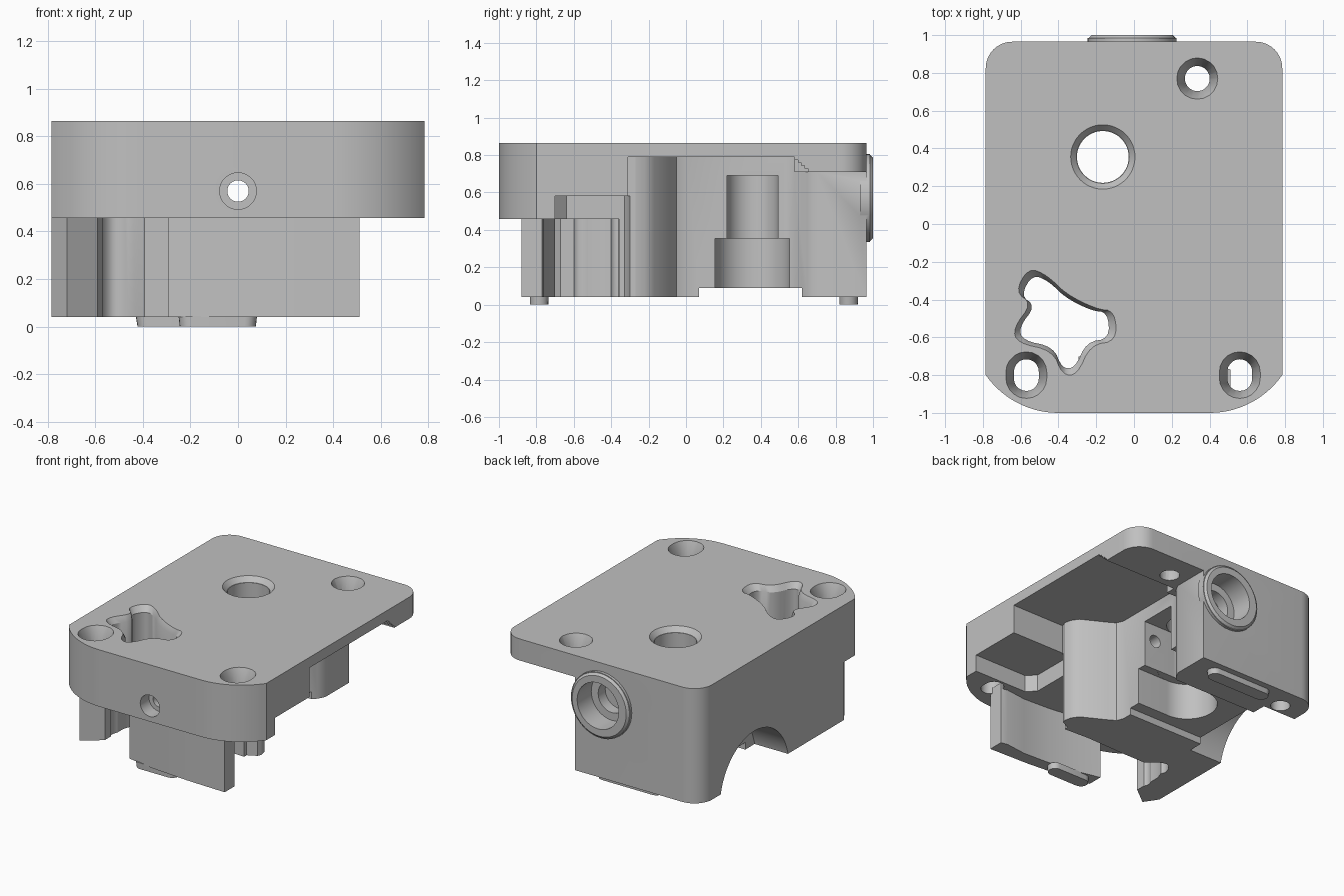
import bpy, bmesh, math
from mathutils import Matrix, Vector

if "Cube" in bpy.data.objects:
    bpy.data.objects.remove(bpy.data.objects["Cube"])

grey = bpy.data.materials.new("plain grey")
grey.use_nodes = True
grey.diffuse_color = (0.53, 0.53, 0.53, 1)
grey.node_tree.nodes["Principled BSDF"].inputs["Base Color"].default_value = (0.53, 0.53, 0.53, 1)


def make(name, bm):
    bmesh.ops.recalc_face_normals(bm, faces=bm.faces)
    mesh = bpy.data.meshes.new(name)
    bm.to_mesh(mesh)
    bm.free()
    mesh.materials.append(grey)
    ob = bpy.data.objects.new(name, mesh)
    bpy.context.collection.objects.link(ob)
    return ob


def prism(name, pts, z0, z1, grow=1.0):
    """Extrude a plan outline from z0 to z1; grow scales the upper outline."""
    bm = bmesh.new()
    c = sum((Vector((x, y)) for x, y in pts), Vector((0, 0))) / len(pts)
    low = [bm.verts.new((x, y, z0)) for x, y in pts]
    top = [bm.verts.new((c.x + (x - c.x) * grow, c.y + (y - c.y) * grow, z1)) for x, y in pts]
    bm.faces.new(low[::-1])
    bm.faces.new(top)
    for i in range(len(pts)):
        j = (i + 1) % len(pts)
        bm.faces.new((low[i], low[j], top[j], top[i]))
    return make(name, bm)


def rod(name, start, end, r1, r2=None):
    """Round bar or cone between two points."""
    a, b = Vector(start), Vector(end)
    bm = bmesh.new()
    turn = (b - a).to_track_quat('Z', 'Y').to_matrix().to_4x4()
    bmesh.ops.create_cone(bm, cap_ends=True, segments=48, radius1=r1,
                          radius2=r1 if r2 is None else r2, depth=(b - a).length,
                          matrix=Matrix.Translation((a + b) / 2) @ turn)
    return make(name, bm)


def box(x0, x1, y0, y1):
    return [(x0, y0), (x1, y0), (x1, y1), (x0, y1)]


def arc(cx, cy, r, a0, a1, n=10):
    return [(cx + r * math.cos(math.radians(a0 + (a1 - a0) * i / n)),
             cy + r * math.sin(math.radians(a0 + (a1 - a0) * i / n))) for i in range(n + 1)]


def capsule(x, y, r, half):
    return arc(x, y + half, r, 0, 180) + arc(x, y - half, r, 180, 360)


def smooth_loop(pts, rounds=2):
    """Round the corners of an outline by cutting them repeatedly."""
    for _ in range(rounds):
        out = []
        for i, p in enumerate(pts):
            a, b = Vector(p), Vector(pts[(i + 1) % len(pts)])
            out += [tuple(a.lerp(b, 0.25)), tuple(a.lerp(b, 0.75))]
        pts = out
    return pts


def combine(target, tool, how='DIFFERENCE'):
    mod = target.modifiers.new("shape", 'BOOLEAN')
    mod.operation, mod.object, mod.solver = how, tool, 'EXACT'
    bpy.context.view_layer.update()
    mesh = bpy.data.meshes.new_from_object(
        target.evaluated_get(bpy.context.evaluated_depsgraph_get()))
    target.modifiers.clear()
    target.data = mesh
    bpy.data.objects.remove(tool)


# Full-height housing outline, with broad front corners
outline = (arc(0.645, 0.825, 0.14, 0, 90) + arc(-0.645, 0.825, 0.14, 90, 180)
           + arc(-0.4, -0.53, 0.47, 215, 270, 14) + arc(0.4, -0.53, 0.47, 270, 325, 14))
housing = prism("housing", outline, 0.04, 0.865)

# Stepped pockets open to the left side and to the underside
combine(housing, prism("main_pocket", [(1, -0.31), (0.36, -0.31), (0.375, -0.27), (0.365, -0.22),
                                       (0.33, -0.17), (0.16, -0.08), (0.11, -0.05), (0.09, 0),
                                       (0.09, 0.54), (0.11, 0.58), (1, 0.58)], -0.1, 0.79))
for k in range(4):
    y = 0.58 + 0.018 * (k + 1)
    combine(housing, prism("pocket_ramp", box(0.2, 1, 0.5, y), -0.1, 0.775 - 0.016 * k))
combine(housing, prism("rear_pocket", [(0.11, 0.5), (0.11, 0.58), (0.18, 0.65), (0.205, 0.7),
                                       (0.205, 1.1), (1, 1.1), (1, 0.5)], -0.1, 0.71))
combine(housing, prism("side_pocket", [(1, -0.7), (0.36, -0.7), (0.3, -0.64), (0.3, -0.33),
                                       (0.36, -0.3), (1, -0.3)], -0.1, 0.58))
combine(housing, prism("front_cavity", [(1, -0.3), (0.36, -0.3), (0.31, -0.36), (0.1, -0.35),
                                        (-0.2, -0.36), (-0.5, -0.36), (-0.57, -0.4),
                                        (-0.59, -0.46), (-0.59, -0.67), (-0.72, -0.77),
                                        (-0.8, -0.65), (-1, -0.65), (-1, -1.1), (1, -1.1)],
                       -0.1, 0.457))

# Star-shaped window with a sloped rim
star = smooth_loop([(-0.63, -0.36), (-0.56, -0.23), (-0.46, -0.27), (-0.36, -0.37), (-0.2, -0.45),
                    (-0.1, -0.46), (-0.09, -0.62), (-0.23, -0.64), (-0.3, -0.8), (-0.38, -0.8),
                    (-0.43, -0.67), (-0.62, -0.63), (-0.64, -0.55), (-0.54, -0.42)])
cx = sum(p[0] for p in star) / len(star)
cy = sum(p[1] for p in star) / len(star)
inner = [(cx + (x - cx) * 0.87, cy + (y - cy) * 0.87) for x, y in star]
combine(housing, prism("window", inner, -0.1, 1))
combine(housing, prism("window_rim", inner, 0.825, 0.866, 1 / 0.87))

# Countersunk screw holes
for x, y, half, floor in ((-0.57, -0.8, 0.018, 0.74), (0.56, -0.8, 0.018, 0.74),
                          (0.335, 0.77, 0.001, 0.76)):
    combine(housing, prism("screw_hole", capsule(x, y, 0.066, half), 0.4, 1))
    combine(housing, prism("screw_seat", capsule(x, y, 0.066, half / 2), floor, 0.866, 1.65))

# Blind fixing hole under the back corner
combine(housing, rod("fixing_hole", (-0.6, 0.8, -0.1), (-0.6, 0.8, 0.25), 0.065))

# Front apron with a curved inside
apron = [(-0.295, -0.81), (-0.1, -0.845), (0.2, -0.87), (0.51, -0.88), (0.51, -0.77), (0.46, -0.76),
         (0.3, -0.78), (0.1, -0.77), (-0.1, -0.745), (-0.295, -0.7)]
combine(housing, prism("front_apron", apron, 0.04, 0.5), 'UNION')

# Round collar on the back
combine(housing, rod("collar", (-0.01, 0.93, 0.57), (-0.01, 0.985, 0.57), 0.235), 'UNION')
combine(housing, rod("collar_lip", (-0.01, 0.98, 0.57), (-0.01, 1.0, 0.57), 0.235, 0.215), 'UNION')

# Long shaft bore with its stepped rear seat and front counterbore
for y0, y1, r in ((1.1, 0.84, 0.165), (0.9, 0.76, 0.11), (1.1, -1.1, 0.045), (-1.1, -0.9, 0.077)):
    combine(housing, rod("shaft_bore", (0, y0, 0.57), (0, y1, 0.57), r))

# Shallow step across the underside
combine(housing, prism("floor_step", box(-1, 1, 0.07, 0.62), -0.1, 0.09))

# Vertical bearing bore, with openings into the main pocket
bx, by = -0.165, 0.355
for z0, z1, r0, r1 in ((-0.1, 0.355, 0.2, 0.2), (0.2, 1, 0.137, 0.137), (0.83, 0.867, 0.14, 0.172)):
    combine(housing, rod("bearing_bore", (bx, by, z0), (bx, by, z1), r0, r1))
combine(housing, prism("low_opening", box(bx, 0.3, by - 0.199, by + 0.199), -0.1, 0.354))
combine(housing, prism("high_opening", box(bx, 0.3, by - 0.136, by + 0.136), 0.3, 0.69))

# Arched relief in the right wall
combine(housing, rod("arch", (-1, 0.345, -0.04), (-0.52, 0.345, -0.04), 0.39))

# Locating pads under the housing
pads = [housing]
for name, x0, x1, y in (("front_pad", -0.2, 0.03, -0.785), ("rear_pad", -0.38, 0.03, 0.87)):
    path = arc(x1, y, 0.05, -90, 90) + arc(x0, y, 0.05, 90, 270)
    pads.append(prism(name, path, 0.045, 0.0, 0.97))

for ob in pads:
    bpy.ops.object.select_all(action='DESELECT')
    ob.select_set(True)
    bpy.context.view_layer.objects.active = ob
    bpy.ops.object.shade_smooth_by_angle(angle=math.radians(30))
